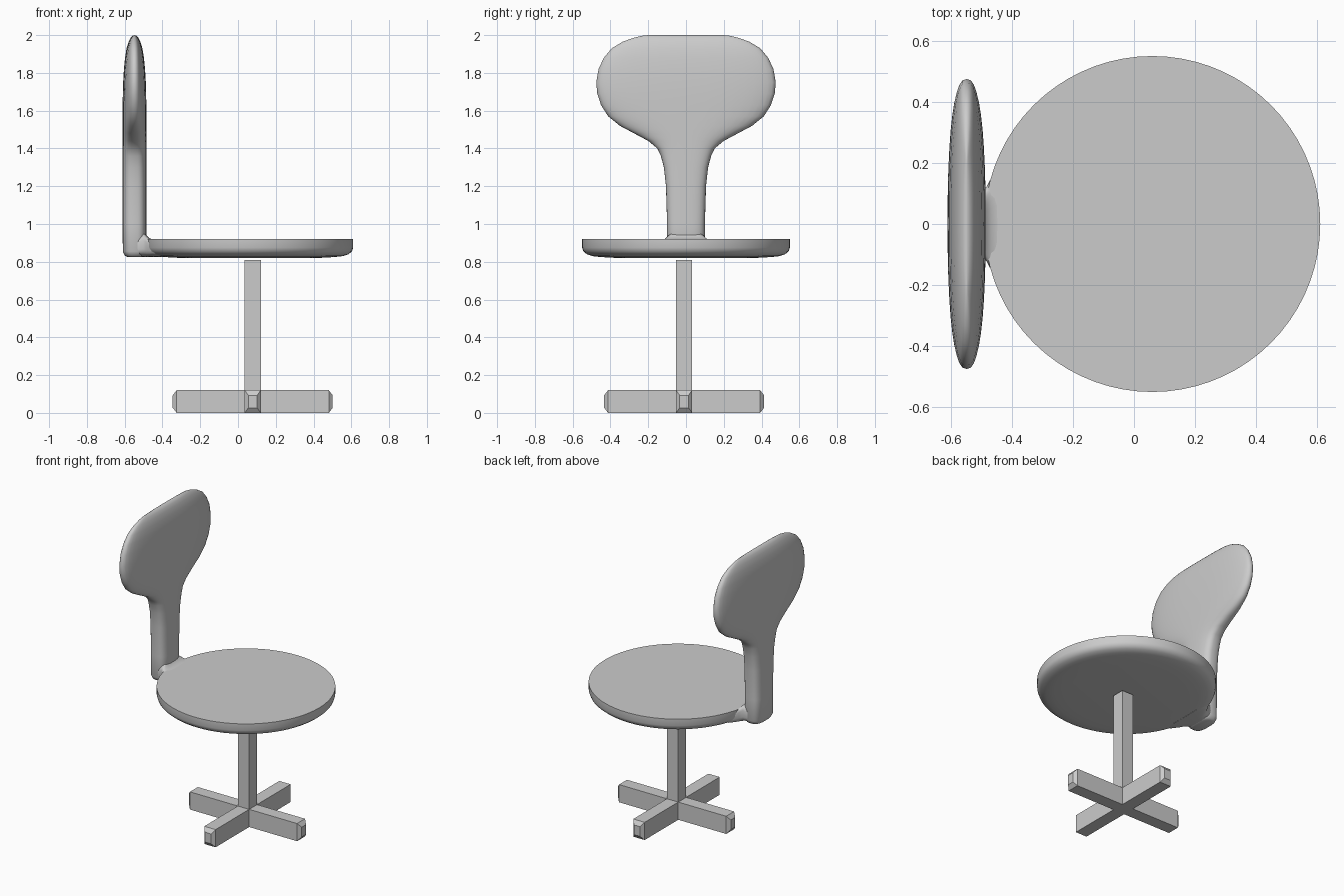
import bpy, bmesh
from math import sin, cos, pi
from mathutils import Vector

if "Cube" in bpy.data.objects:
    bpy.data.objects.remove(bpy.data.objects["Cube"])

X, Y, Z = Vector((1, 0, 0)), Vector((0, 1, 0)), Vector((0, 0, 1))


def finish(bm, name, smooth=None):
    bmesh.ops.recalc_face_normals(bm, faces=bm.faces)
    mesh = bpy.data.meshes.new(name)
    bm.to_mesh(mesh)
    bm.free()
    ob = bpy.data.objects.new(name, mesh)
    bpy.context.collection.objects.link(ob)
    if smooth:
        bpy.ops.object.select_all(action='DESELECT')
        bpy.context.view_layer.objects.active = ob
        ob.select_set(True)
        bpy.ops.object.shade_smooth_by_angle(angle=smooth)
    return ob


def loft(name, rings, smooth, seg=40):
    """Skin superellipse rings given as (centre, u, v, exponent)."""
    bm = bmesh.new()
    loops = []
    for c, u, v, n in rings:
        loop = []
        for i in range(seg):
            a = 2 * pi * i / seg
            s, t = sin(a), cos(a)
            p = abs(t) ** (2 / n) * (1 if t > 0 else -1)
            q = abs(s) ** (2 / n) * (1 if s > 0 else -1)
            loop.append(bm.verts.new(c + u * p + v * q))
        loops.append(loop)
    for a, b in zip(loops, loops[1:]):
        for i in range(seg):
            j = (i + 1) % seg
            bm.faces.new((a[i], a[j], b[j], b[i]))
    bm.faces.new(loops[0])
    bm.faces.new(loops[-1])
    return finish(bm, name, smooth)


# Seat: flat-topped disc with a rounded underside
seat = [(0.55, 0.92), (0.55, 0.875), (0.543, 0.855), (0.525, 0.84),
        (0.495, 0.83), (0.45, 0.825), (0.36, 0.82)]
loft("seat", [(Vector((0.06, 0, z)), X * r, Y * r, 2) for r, z in seat], 0.8, 72)

# Backrest: (height, half width, half thickness, squareness)
back = [(0.825, 0.075, 0.035, 3), (0.833, 0.09, 0.052, 3), (0.855, 0.1, 0.062, 3),
        (1.0, 0.1, 0.0625, 3), (1.2, 0.106, 0.0625, 3), (1.3, 0.117, 0.0625, 3),
        (1.36, 0.133, 0.0625, 3), (1.4, 0.152, 0.0625, 2.8), (1.44, 0.2, 0.0625, 2.6),
        (1.48, 0.275, 0.0625, 2.5), (1.52, 0.35, 0.0625, 2.5), (1.57, 0.412, 0.0625, 2.5),
        (1.63, 0.45, 0.0625, 2.5), (1.69, 0.47, 0.062, 2.5), (1.75, 0.475, 0.06, 2.5),
        (1.82, 0.463, 0.056, 2.5), (1.88, 0.435, 0.05, 2.5), (1.93, 0.393, 0.042, 2.5),
        (1.965, 0.335, 0.031, 2.5), (1.985, 0.28, 0.021, 2.5), (1.996, 0.235, 0.011, 2.5),
        (2.0, 0.2, 0.002, 2.5)]
loft("backrest", [(Vector((-0.548, 0, z)), Y * w, X * t, n) for z, w, t, n in back], 1.0)

# Bracket blending the backrest into the seat: (x, half width, bottom, top)
bracket = [(-0.57, 0.092, 0.83, 0.92), (-0.5, 0.106, 0.826, 0.955),
           (-0.483, 0.122, 0.826, 0.938), (-0.468, 0.15, 0.826, 0.923),
           (-0.44, 0.19, 0.825, 0.919), (-0.4, 0.2, 0.825, 0.917)]
loft("seat_bracket", [(Vector((x, 0, (b + t) / 2)), Y * w, Z * (t - b) / 2, 3.5)
                      for x, w, b, t in bracket], 1.0)

# Pedestal: square hub extruded into four feet with tapered tips and a post
bm = bmesh.new()
bmesh.ops.create_cube(bm, size=1)
for v in bm.verts:
    v.co = Vector((0.078 + v.co.x * 0.085, -0.01 + v.co.y * 0.085, 0.06 + v.co.z * 0.12))


def extrude(face, dist, scale=1):
    d = face.normal * dist
    new = bmesh.ops.extrude_discrete_faces(bm, faces=[face])["faces"][0]
    c = new.calc_center_median()
    for v in new.verts:
        v.co = c + (v.co - c) * scale + d
    new.normal_update()
    return new


bm.normal_update()
for f in list(bm.faces):
    if f.normal.z > 0.5:
        extrude(f, 0.69)
    elif abs(f.normal.z) < 0.5:
        extrude(extrude(f, 0.36), 0.021, 0.55)
finish(bm, "pedestal_base")
